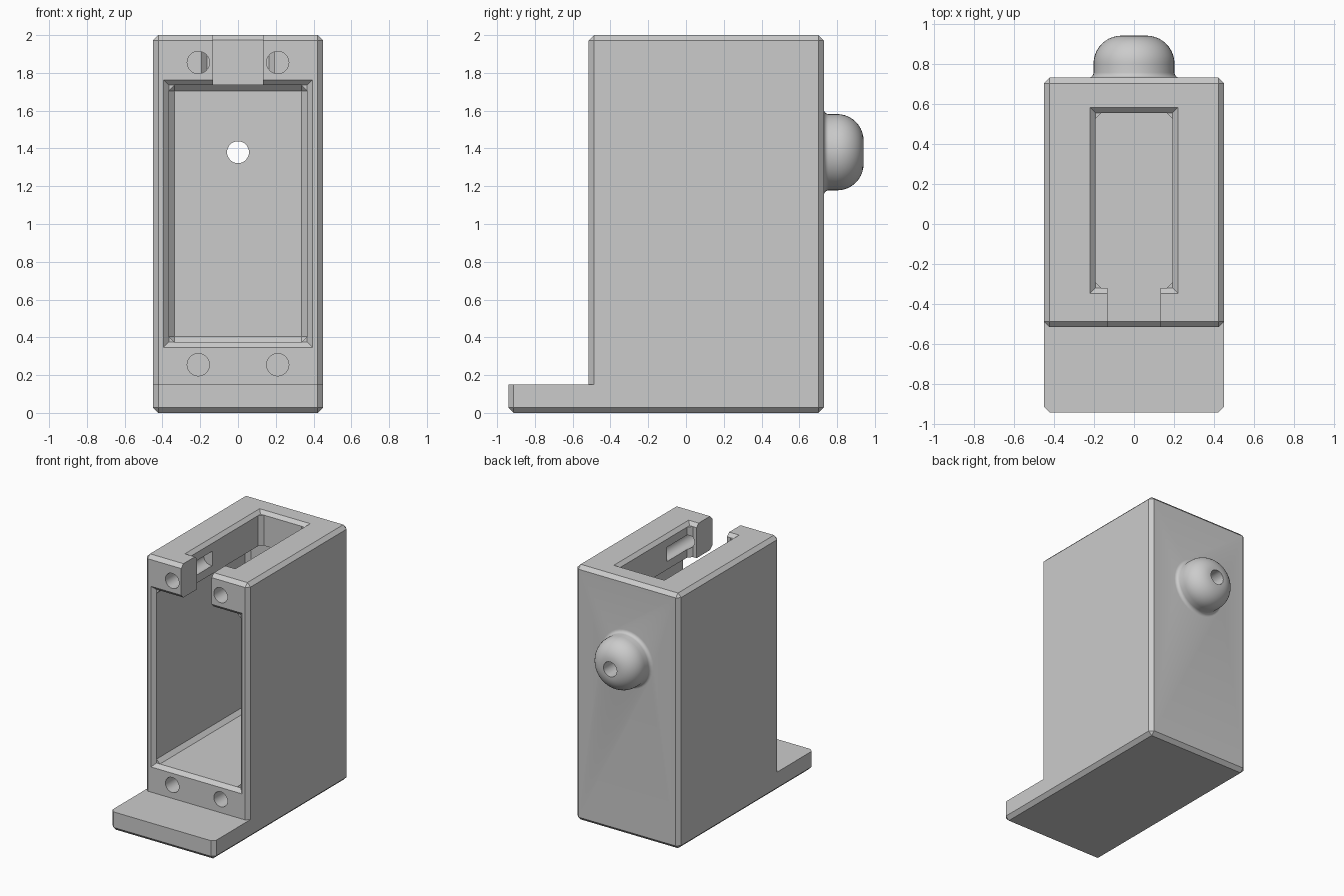
import bpy, bmesh, math
from mathutils import Matrix

if "Cube" in bpy.data.objects:
    bpy.data.objects.remove(bpy.data.objects["Cube"], do_unlink=True)

grey = bpy.data.materials.new("plain grey")
grey.use_nodes = True
grey.diffuse_color = (0.6, 0.6, 0.6, 1)
grey.node_tree.nodes["Principled BSDF"].inputs["Base Color"].default_value = (0.6, 0.6, 0.6, 1)

BACK, FRONT, HOLE_Z = 0.73, -0.515, 1.38
HALF, CHAMFER = 0.45, 0.028


def finish(name, bm):
    bmesh.ops.recalc_face_normals(bm, faces=bm.faces)
    mesh = bpy.data.meshes.new(name)
    bm.to_mesh(mesh)
    bm.free()
    mesh.materials.append(grey)
    obj = bpy.data.objects.new(name, mesh)
    bpy.context.collection.objects.link(obj)
    return obj


def box(name, lo, hi, bevel=0, keep=lambda edge: True):
    """Box between two corners, with chamfers on the edges that pass the test."""
    bm = bmesh.new()
    bmesh.ops.create_cube(bm, size=1)
    for v in bm.verts:
        v.co = [(a + b) / 2 + c * (b - a) for a, b, c in zip(lo, hi, v.co)]
    if bevel:
        bmesh.ops.bevel(bm, geom=[e for e in bm.edges if keep(e)], offset=bevel,
                        segments=1, affect='EDGES')
    return finish(name, bm)


def flare(name, lo, hi, axis, at, grow):
    """Frustum cutter: shrinks to the rectangle lo-hi, which is its low-grow end."""
    bm = bmesh.new()
    bmesh.ops.create_cube(bm, size=1)
    for v in bm.verts:
        outer = v.co[axis] * (at[1] - at[0]) > 0
        spare = grow if outer else 0
        others = [i for i in range(3) if i != axis]
        for i, a, b in zip(others, lo, hi):
            v.co[i] = b + spare if v.co[i] > 0 else a - spare
        v.co[axis] = at[1] if outer else at[0]
    return finish(name, bm)


def rod(name, x, z, radius, y0, y1):
    bm = bmesh.new()
    place = Matrix.Translation((x, (y0 + y1) / 2, z)) @ Matrix.Rotation(math.pi / 2, 4, 'X')
    bmesh.ops.create_cone(bm, cap_ends=True, segments=32, radius1=radius, radius2=radius,
                          depth=y1 - y0, matrix=place)
    return finish(name, bm)


def combine(target, tool, operation):
    mod = target.modifiers.new(tool.name, 'BOOLEAN')
    mod.operation, mod.solver, mod.object = operation, 'EXACT', tool
    bpy.context.view_layer.objects.active = target
    bpy.ops.object.modifier_apply(modifier=mod.name)
    bpy.data.objects.remove(tool, do_unlink=True)


# Outer housing and the foot plate that sticks out in front
housing = box("housing", (-HALF, FRONT, 0), (HALF, BACK, 2), CHAMFER)


def foot_edge(edge):
    mid = (edge.verts[0].co + edge.verts[1].co) / 2
    upright = abs(mid.z - 0.075) < 0.01
    return mid.y < -0.2 and (mid.z < 0.01 or upright) and not mid.y > -0.31


foot = box("foot_plate", (-HALF, -0.94, 0), (HALF, -0.3, 0.15), CHAMFER, foot_edge)
combine(housing, foot, 'UNION')

# Large chamber open to the front, with a chamfered rim
lo, hi = (-0.366, 0.375), (0.366, 1.735)
combine(housing, box("chamber", (lo[0], -0.7, lo[1]), (hi[0], 0.64, hi[1]), 0.03), 'DIFFERENCE')
combine(housing, flare("chamber_rim", lo, hi, 1, (FRONT + 0.028, FRONT - 0.028), 0.056), 'DIFFERENCE')

# Opening in the roof, its rim, and the slot running out to the front
lo, hi = (-0.193, -0.32), (0.193, 0.555)
combine(housing, box("roof_opening", (lo[0], lo[1], 1.6), (hi[0], hi[1], 2.1), 0.03,
        lambda e: abs(e.verts[0].co.z - e.verts[1].co.z) > 0.1), 'DIFFERENCE')
combine(housing, flare("roof_rim", lo, hi, 2, (1.974, 2.026), 0.052), 'DIFFERENCE')
combine(housing, box("roof_slot", (-0.132, -0.7, 1.6), (0.132, -0.25, 2.1)), 'DIFFERENCE')

# Four screw holes in the front frame
for x in (-0.21, 0.21):
    for z in (0.255, 1.855):
        combine(housing, rod("screw_hole", x, z, 0.059, -0.6, -0.04), 'DIFFERENCE')

# Rounded cable boss on the back: flared foot, straight neck, domed end, spun round y
profile = [(0, BACK - 0.03), (0.228, BACK - 0.03), (0.228, BACK)]
for i in range(1, 6):
    a = math.radians(18 * i)
    profile.append((0.228 - 0.026 * math.sin(a), BACK + 0.026 * (1 - math.cos(a))))
for i in range(11):
    a = math.radians(9 * i)
    profile.append((0.062 + 0.14 * math.cos(a), 0.80 + 0.14 * math.sin(a)))
profile.append((0, 0.94))
bm = bmesh.new()
verts = [bm.verts.new((r, y, HOLE_Z)) for r, y in profile]
edges = [bm.edges.new(pair) for pair in zip(verts, verts[1:])]
bmesh.ops.spin(bm, geom=verts + edges, cent=(0, 0, HOLE_Z), axis=(0, 1, 0),
               angle=2 * math.pi, steps=40)
bmesh.ops.remove_doubles(bm, verts=bm.verts, dist=0.0005)
combine(housing, finish("cable_boss", bm), 'UNION')
combine(housing, rod("cable_hole", 0, HOLE_Z, 0.058, 0.4, 1.1), 'DIFFERENCE')

# Smooth the round surfaces, keep the chamfers crisp
bpy.ops.object.select_all(action='DESELECT')
housing.select_set(True)
bpy.context.view_layer.objects.active = housing
bpy.ops.object.shade_smooth_by_angle(angle=math.radians(25))
